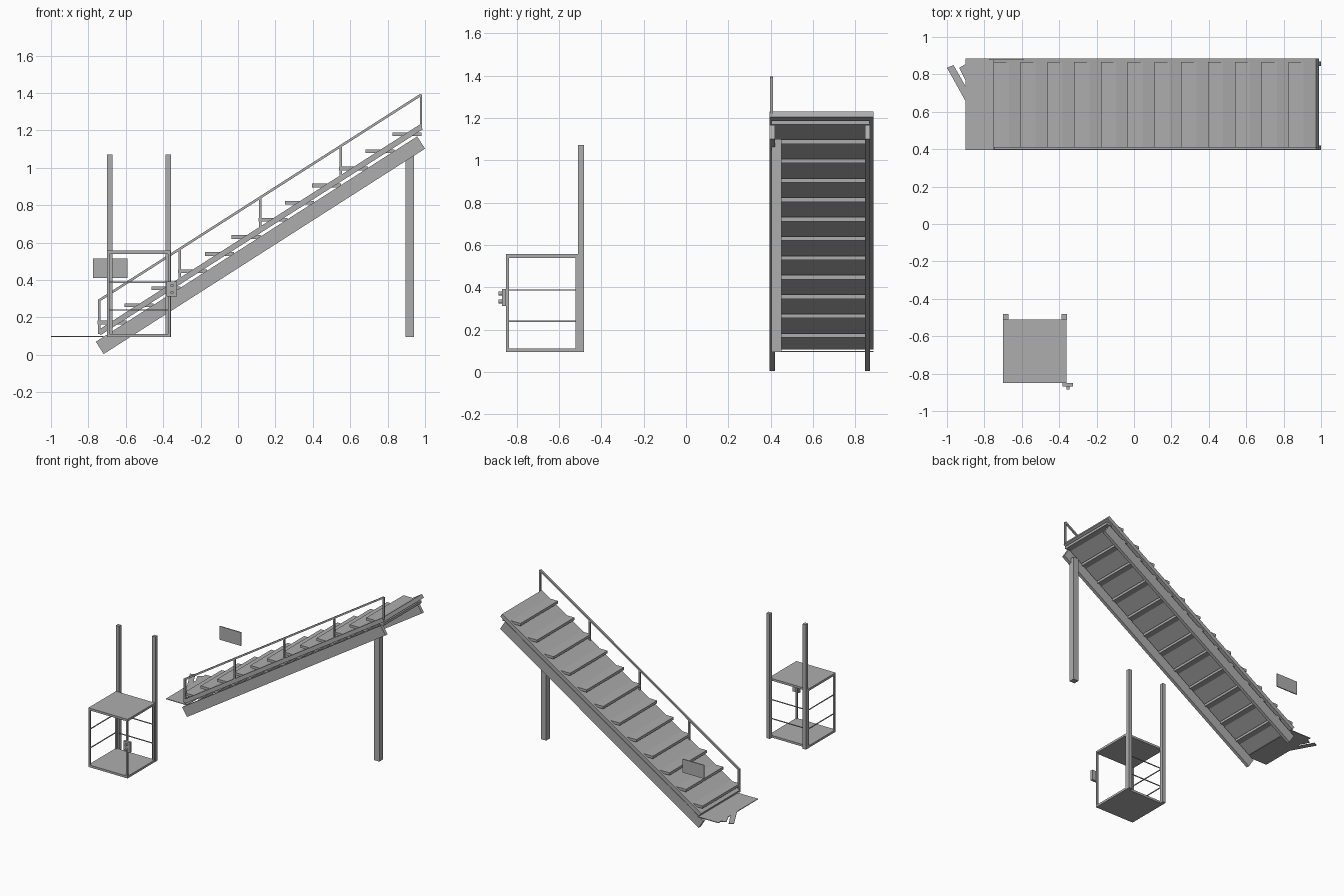
import bpy, bmesh, math

if "Cube" in bpy.data.objects:
    bpy.data.objects.remove(bpy.data.objects["Cube"])

grey = bpy.data.materials.new("steel_grey")
grey.diffuse_color = (0.42, 0.42, 0.42, 1)
grey.use_nodes = True
grey.node_tree.nodes["Principled BSDF"].inputs["Base Color"].default_value = grey.diffuse_color

SLOPE = 0.639
ANG = math.atan(SLOPE)
STEP = 0.1432


def finish(name, bm):
    bmesh.ops.recalc_face_normals(bm, faces=bm.faces)
    me = bpy.data.meshes.new(name)
    bm.to_mesh(me)
    bm.free()
    me.materials.append(grey)
    ob = bpy.data.objects.new(name, me)
    bpy.context.collection.objects.link(ob)
    return ob


def prism(name, outline, a, b, axis="y"):
    """Extrude an outline: (x, z) points along y, or (x, y) points along z."""
    bm = bmesh.new()
    place = (lambda p, t: (p[0], t, p[1])) if axis == "y" else (lambda p, t: (p[0], p[1], t))
    lo = [bm.verts.new(place(p, a)) for p in outline]
    hi = [bm.verts.new(place(p, b)) for p in outline]
    bm.faces.new(lo)
    bm.faces.new(hi)
    n = len(outline)
    for i in range(n):
        j = (i + 1) % n
        bm.faces.new((lo[i], lo[j], hi[j], hi[i]))
    return finish(name, bm)


def box(name, x, y, z):
    return prism(name, [(x[0], z[0]), (x[1], z[0]), (x[1], z[1]), (x[0], z[1])], *y)


def sloped(name, start, run, depth, y):
    """Inclined bar with square ends; start is its top left corner."""
    x, z = start
    dx, dz = math.sin(ANG) * depth, -math.cos(ANG) * depth
    ex, ez = x + run, z + run * SLOPE
    return prism(name, [(x, z), (x + dx, z + dz), (ex + dx, ez + dz), (ex, ez)], *y)


# Inclined stair: side beams, sloping deck and treads passing through it
for i, y in enumerate(((0.395, 0.42), (0.845, 0.87))):
    sloped(f"side_beam_{i}", (-0.76, 0.07), 1.718, 0.078, y)
sloped("sloping_deck", (-0.75, 0.131), 1.722, 0.03, (0.395, 0.885))
for i in range(12):
    x, z = -0.75 + i * STEP, 0.163 + i * STEP * SLOPE
    box(f"tread_{i}", (x, x + 0.155), (0.405, 0.867), (z, z + 0.02))
box("support_post", (0.895, 0.94), (0.405, 0.45), (0.095, 1.1))

# Handrail on the front side
sloped("handrail", (-0.748, 0.295), 1.722, 0.013, (0.397, 0.411))
for i in range(5):
    x = -0.748 + i * 0.43
    z = 0.292 + i * 0.43 * SLOPE
    box(f"handrail_post_{i}", (x, x + 0.013), (0.397, 0.411), (z - 0.18, z))

# Landing plate with two splayed strips
box("landing_plate", (-0.9, -0.72), (0.395, 0.885), (0.095, 0.1))
prism("long_strip", [(-1, 0.835), (-0.9, 0.655), (-0.9, 0.735), (-0.965, 0.85)], 0.095, 0.1, "z")
prism("short_strip", [(-0.935, 0.835), (-0.9, 0.765), (-0.9, 0.855)], 0.095, 0.1, "z")

# Sign board
box("sign_board", (-0.775, -0.59), (0.878, 0.886), (0.41, 0.515))

# Lift cage: floor, roof, corner poles, guard rails
X0, X1, Y0, Y1 = -0.7, -0.36, -0.85, -0.51
for name, z in (("cage_floor", 0.095), ("cage_roof", 0.54)):
    box(name, (X0, X1), (Y0, Y1), (z, z + 0.017))
for i, x in enumerate((X0, X1 - 0.013)):
    for j, y in enumerate((Y0, Y1 - 0.013)):
        box(f"cage_pole_{i}{j}", (x, x + 0.013), (y, y + 0.013), (0.1, 0.55))
for i, z in enumerate((0.237, 0.385)):
    box(f"back_guard_{i}", (X0, X1), (Y1 - 0.01, Y1 - 0.004), (z, z + 0.006))
    box(f"left_guard_{i}", (X0 + 0.004, X0 + 0.01), (Y0, Y1), (z, z + 0.006))

# Lift guide columns
for i, x in enumerate((X0, X1 - 0.027)):
    box(f"guide_column_{i}", (x, x + 0.028), (Y1, -0.482), (0.095, 1.072))

# Control box with two buttons
box("control_box", (-0.382, -0.325), (-0.87, -0.85), (0.312, 0.392))
for i, z in enumerate((0.333, 0.371)):
    ring = [(-0.353 + 0.009 * math.cos(k * math.pi / 6), z + 0.009 * math.sin(k * math.pi / 6))
            for k in range(12)]
    prism(f"button_{i}", ring, -0.885, -0.87)
